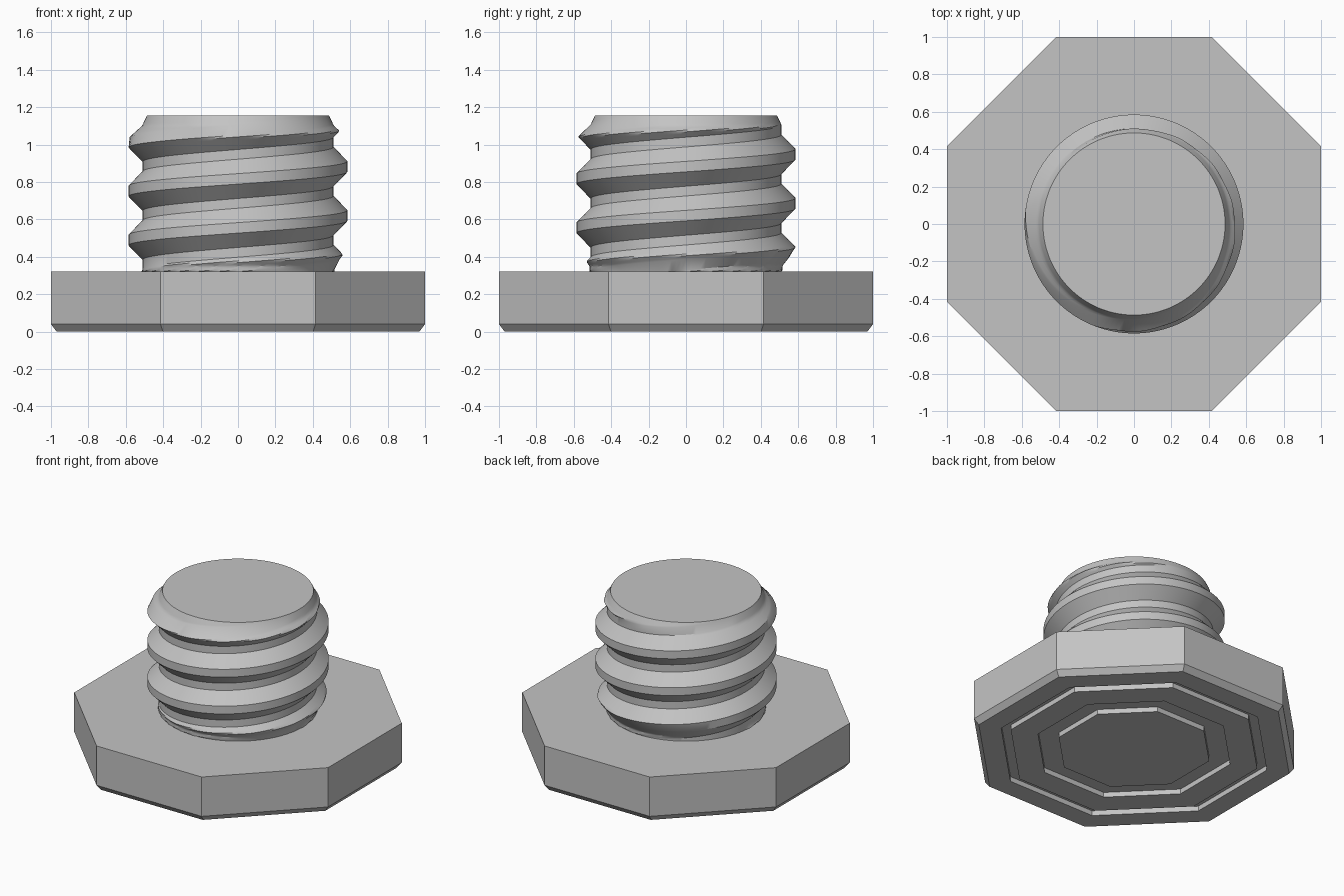
import bpy, bmesh, math

cube = bpy.data.objects.get("Cube")
if cube:
    bpy.data.objects.remove(cube, do_unlink=True)

grey = bpy.data.materials.new("plain_grey")
grey.use_nodes = True
GREY = (0.55, 0.55, 0.55, 1)
grey.diffuse_color = GREY
grey.node_tree.nodes["Principled BSDF"].inputs["Base Color"].default_value = GREY


def finish(name, bm):
    bmesh.ops.recalc_face_normals(bm, faces=bm.faces)
    mesh = bpy.data.meshes.new(name)
    bm.to_mesh(mesh)
    bm.free()
    mesh.materials.append(grey)
    obj = bpy.data.objects.new(name, mesh)
    bpy.context.collection.objects.link(obj)
    return obj


def interpolate(points, z):
    """Radius at height z along a list of (z, radius) points."""
    for (z0, r0), (z1, r1) in zip(points, points[1:]):
        if z <= z1:
            return r0 + (r1 - r0) * max(0, z - z0) / (z1 - z0)
    return points[-1][1]


# Octagonal base: rings of (apothem, height), with two grooves underneath
BASE_TOP, GROOVE = 0.32, 0.035
rings = [(1, BASE_TOP), (1, 0.04), (0.97, 0)]
for outer, inner in ((0.83, 0.77), (0.60, 0.47)):
    rings += [(outer, 0), (outer, GROOVE), (inner, GROOVE), (inner, 0)]

bm = bmesh.new()
loops = []
for apothem, z in rings:
    radius = apothem / math.cos(math.pi / 8)
    angles = [math.pi * (2 * i + 1) / 8 for i in range(8)]
    loops.append([bm.verts.new((radius * math.cos(a), radius * math.sin(a), z)) for a in angles])
for upper, lower in zip(loops, loops[1:]):
    for i in range(8):
        j = (i + 1) % 8
        bm.faces.new((upper[i], upper[j], lower[j], lower[i]))
bm.faces.new(loops[0])
bm.faces.new(loops[-1])
finish("octagonal_base", bm)

# Threaded shaft: a helical profile trimmed by an envelope at both ends
TOP, PITCH, CREST_Z = 1.155, 0.262, 0.62
ROOT, CREST = 0.51, 0.585
SEGMENTS, FLANK_STEPS = 128, 8
envelope = [(BASE_TOP, 0.515), (0.35, 0.515), (0.44, CREST),
            (1.035, CREST), (1.10, 0.513), (TOP, 0.487)]

# One pitch of the thread as (height offset, radius)
profile = []
for start, end, r0, r1 in ((-0.105, -0.028, ROOT, CREST), (0.028, 0.105, CREST, ROOT)):
    for s in range(FLANK_STEPS + 1):
        t = s / FLANK_STEPS
        profile.append((start + (end - start) * t, r0 + (r1 - r0) * t))

bm = bmesh.new()
columns = []
for i in range(SEGMENTS + 1):
    turn = i / SEGMENTS
    angle = math.tau * turn
    column = []
    for k in range(-3, 4):
        for offset, r in profile:
            z = CREST_Z + PITCH * (turn + k) + offset
            z = min(max(z, BASE_TOP), TOP)
            r = min(r, interpolate(envelope, z))
            if z == BASE_TOP:
                r = ROOT
            column.append(bm.verts.new((r * math.cos(angle), r * math.sin(angle), z)))
    columns.append(column)
for a, b in zip(columns, columns[1:]):
    for j in range(len(a) - 1):
        bm.faces.new((a[j], b[j], b[j + 1], a[j + 1]))
bmesh.ops.remove_doubles(bm, verts=bm.verts, dist=0.0004)
bmesh.ops.holes_fill(bm, edges=[e for e in bm.edges if e.is_boundary], sides=0)
shaft = finish("threaded_shaft", bm)

# Smooth thread with crisp helical edges
bpy.ops.object.select_all(action='DESELECT')
shaft.select_set(True)
bpy.context.view_layer.objects.active = shaft
bpy.ops.object.shade_smooth_by_angle(angle=math.radians(30))
